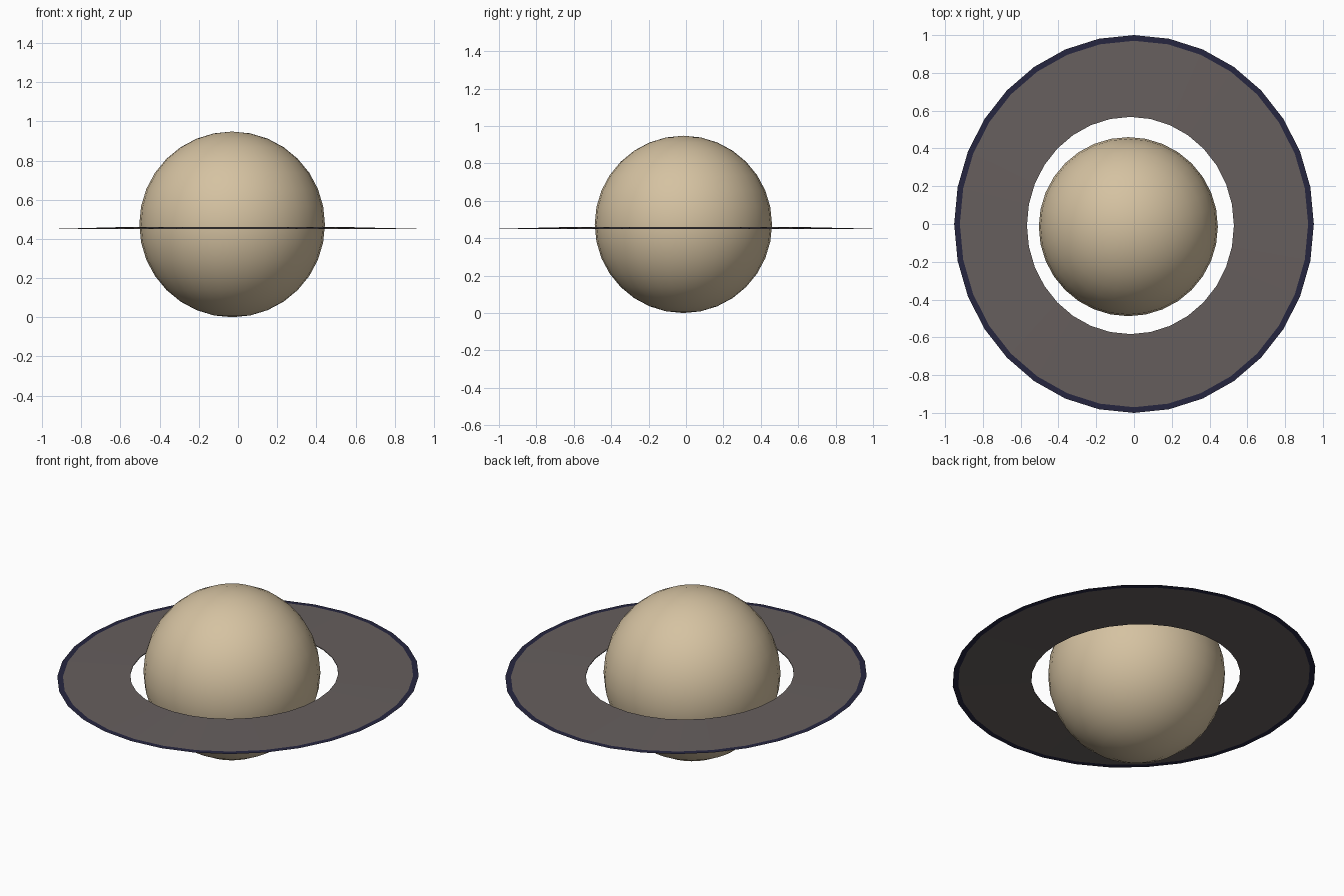
import bpy, bmesh, math

if "Cube" in bpy.data.objects:
    bpy.data.objects.remove(bpy.data.objects["Cube"])

SEGMENTS = 32


def material(name, rgb):
    m = bpy.data.materials.new(name)
    m.diffuse_color = (*rgb, 1)
    m.use_nodes = True
    m.node_tree.nodes["Principled BSDF"].inputs["Base Color"].default_value = m.diffuse_color
    return m


sand = material("pale sand", (0.665, 0.54, 0.358))
grey = material("warm grey", (0.133, 0.113, 0.110))
navy = material("dark navy", (0.019, 0.019, 0.050))


# Globe: smooth sphere standing on the ground
bpy.ops.mesh.primitive_uv_sphere_add(segments=SEGMENTS, ring_count=16,
                                     radius=0.474, location=(-0.03, -0.014, 0.474))
globe = bpy.context.object
globe.name = "globe"
globe.data.materials.append(sand)
bpy.ops.object.shade_smooth()


# Ring: flat, slightly oval disc, thin at the rim and a touch higher inside
def loop(bm, cx, cy, rx, ry, z):
    angles = [2 * math.pi * i / SEGMENTS for i in range(SEGMENTS)]
    return [bm.verts.new((cx + rx * math.cos(a), cy + ry * math.sin(a), z)) for a in angles]


def bridge(bm, a, b, index):
    for i in range(SEGMENTS):
        j = (i + 1) % SEGMENTS
        bm.faces.new((a[i], a[j], b[j], b[i])).material_index = index


bm = bmesh.new()
inner_top = loop(bm, -0.019, -0.008, 0.548, 0.575, 0.461)
band_top = loop(bm, 0, 0, 0.922, 0.970, 0.4515)
rim = loop(bm, 0, 0, 0.952, 1.0, 0.4505)
band_low = loop(bm, 0, 0, 0.922, 0.970, 0.4500)
inner_low = loop(bm, -0.019, -0.008, 0.548, 0.575, 0.456)
bridge(bm, inner_top, band_top, 0)
bridge(bm, band_top, rim, 1)
bridge(bm, rim, band_low, 1)
bridge(bm, band_low, inner_low, 0)
bridge(bm, inner_low, inner_top, 0)
bmesh.ops.recalc_face_normals(bm, faces=bm.faces)
mesh = bpy.data.meshes.new("ring")
bm.to_mesh(mesh)
bm.free()
mesh.materials.append(grey)
mesh.materials.append(navy)
ring = bpy.data.objects.new("ring", mesh)
bpy.context.collection.objects.link(ring)
